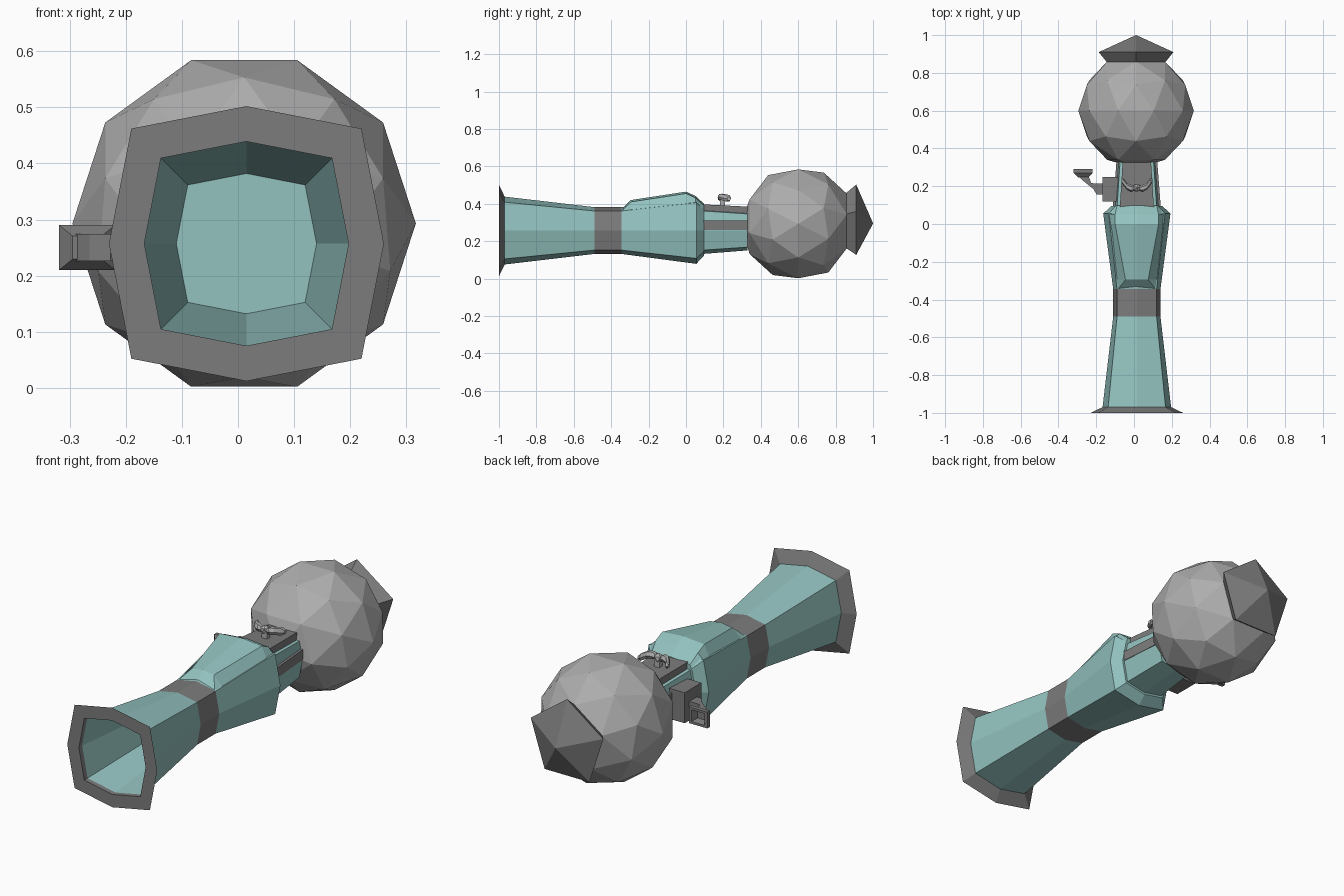
import bpy, bmesh, math
from mathutils import Matrix, Vector

if "Cube" in bpy.data.objects:
    bpy.data.objects.remove(bpy.data.objects["Cube"])

CX, CZ = 0.015, 0.257   # barrel axis


def material(name, rgb):
    m = bpy.data.materials.new(name)
    m.diffuse_color = (*rgb, 1)
    m.use_nodes = True
    m.node_tree.nodes["Principled BSDF"].inputs["Base Color"].default_value = m.diffuse_color
    return m


TEAL = material("teal", (0.29, 0.54, 0.52))
DARK = material("dark_grey", (0.2, 0.2, 0.2))
LIGHT = material("light_grey", (0.42, 0.42, 0.42))


def finish(name, bm, mat, recalc=True):
    if recalc:
        bmesh.ops.recalc_face_normals(bm, faces=bm.faces)
    me = bpy.data.meshes.new(name)
    bm.to_mesh(me)
    bm.free()
    me.materials.append(mat)
    ob = bpy.data.objects.new(name, me)
    bpy.context.collection.objects.link(ob)
    return ob


def loft(name, rings, mat, first=False, last=False):
    """Skin a list of equal-length point rings, optionally capping the ends."""
    bm = bmesh.new()
    vs = [[bm.verts.new(p) for p in ring] for ring in rings]
    n = len(vs[0])
    for a, b in zip(vs, vs[1:]):
        for i in range(n):
            bm.faces.new((a[i], a[(i + 1) % n], b[(i + 1) % n], b[i]))
    if first:
        bm.faces.new(vs[0])
    if last:
        bm.faces.new(vs[-1])
    return finish(name, bm, mat)


def oct_ring(y, r, c=None):
    """Squarish octagon: r on the axes, c at the corners."""
    c = r * 0.837 if c is None else c
    pts = [(r, 0), (c, c), (0, r), (-c, c), (-r, 0), (-c, -c), (0, -r), (c, -c)]
    return [(CX + x, y, CZ + z) for x, z in pts]


def poly_ring(y, r, n, cx, cz, start=math.pi / 2):
    return [(cx + r * math.cos(start + i * math.tau / n), y,
             cz + r * math.sin(start + i * math.tau / n)) for i in range(n)]


def box(name, lo, hi, mat):
    bm = bmesh.new()
    lo, hi = Vector(lo), Vector(hi)
    bmesh.ops.create_cube(bm, size=1, matrix=Matrix.Translation((lo + hi) / 2)
                          @ Matrix.Diagonal((*(hi - lo), 1)))
    return finish(name, bm, mat)


# Barrel: flared lip, front cone with floor, waist band, rear cone
loft("muzzle_lip", [oct_ring(-0.97, 0.182), oct_ring(-1.0, 0.182),
                    oct_ring(-1.0, 0.245), oct_ring(-0.97, 0.182)], DARK)
loft("front_barrel", [oct_ring(-0.975, 0.182), oct_ring(-0.49, 0.125)], TEAL, last=True)
loft("waist_band", [oct_ring(-0.49, 0.125), oct_ring(-0.345, 0.125)], DARK)
loft("rear_barrel", [oct_ring(-0.345, 0.125), oct_ring(0.055, 0.178),
                     oct_ring(0.095, 0.135)], TEAL, last=True)

# Raised hood along the top of the rear barrel
hood = []
for y, hb, zb, ht, zt in [(-0.345, 0.105, 0.355, 0.1, 0.37), (-0.295, 0.108, 0.365, 0.06, 0.42),
                          (0.0, 0.142, 0.395, 0.115, 0.465), (0.05, 0.148, 0.40, 0.115, 0.442),
                          (0.097, 0.113, 0.365, 0.105, 0.40)]:
    hood.append([(CX + hb, y, zb), (CX + ht, y, zt - 0.01), (CX, y, zt),
                 (CX - ht, y, zt - 0.01), (CX - hb, y, zb)])
loft("top_hood", hood, TEAL, True, True)

# Neck between barrel and globe, with grey inlays
loft("neck", [oct_ring(0.09, 0.125), oct_ring(0.33, 0.106)], TEAL, True, True)
loft("neck_top_plate", [[(CX + s * w, y, z) for s, z in
                         ((-1, 0.34), (-1, zt), (1, zt), (1, 0.34))]
                        for y, w, zt in ((0.09, 0.09, 0.397), (0.33, 0.075, 0.385))], DARK, True, True)
for s, side in ((1, "right"), (-1, "left")):
    loft(f"neck_{side}_strip", [[(CX + s * x, y, z) for x, z in
                                 ((0.08, 0.26), (w, 0.26), (w, 0.31), (0.08, 0.31))]
                                for y, w in ((0.09, 0.127), (0.33, 0.108))], DARK, True, True)

# Faceted globe with its pole along y
bm = bmesh.new()
bmesh.ops.create_icosphere(bm, subdivisions=2, radius=0.306,
                           matrix=Matrix.Translation((0.011, 0.6, 0.293))
                           @ Matrix.Rotation(-math.pi / 2, 4, 'X')
                           @ Matrix.Rotation(-math.pi / 2, 4, 'Z'))
finish("globe", bm, LIGHT)

# Five-sided cap behind the globe
loft("globe_cap", [poly_ring(y, r, 5, 0.011, 0.295)
                   for y, r in ((0.80, 0.13), (0.857, 0.163), (0.91, 0.208), (1.0, 0.001))],
     DARK, True, True)

# Left side fitting: block, bent square arm and hollow flared cup
box("side_block", (-0.168, 0.12, 0.18), (-0.07, 0.25, 0.33), DARK)
arm = []
for x, y, dx, dy in [(-0.16, 0.185, 0, 0.03), (-0.205, 0.185, 0.008, 0.03),
                     (-0.24, 0.205, 0.025, 0.02), (-0.265, 0.25, 0.026, 0)]:
    arm.append([(x + s * dx, y - s * dy, 0.25 + t * 0.024)
                for s, t in ((-1, -1), (-1, 1), (1, 1), (1, -1))])
loft("side_arm", arm, DARK, True, True)
cup = [[(-0.269 + s * w, y, 0.25 + t * w * 0.8) for s, t in ((-1, -1), (-1, 1), (1, 1), (1, -1))]
       for y, w in ((0.245, 0.026), (0.27, 0.05), (0.29, 0.05), (0.29, 0.036), (0.26, 0.024))]
loft("side_cup", cup, DARK, True, True)

# Small bow-shaped tap on the neck
box("tap_stem", (0.0, 0.182, 0.38), (0.03, 0.208, 0.435), LIGHT)
bm = bmesh.new()
bmesh.ops.create_icosphere(bm, subdivisions=1, radius=0.024,
                           matrix=Matrix.Translation((CX, 0.192, 0.432)))
finish("tap_knob", bm, LIGHT)
for s, side in ((1, "right"), (-1, "left")):
    wing = []
    for x, y, z, r in [(0.01, 0.19, 0.432, 0.012), (0.03, 0.188, 0.436, 0.019),
                       (0.052, 0.198, 0.436, 0.018), (0.07, 0.222, 0.43, 0.02),
                       (0.082, 0.23, 0.427, 0.01)]:
        wing.append([(CX + s * x, y + r * math.cos(a * math.tau / 6),
                      z + r * math.sin(a * math.tau / 6)) for a in range(6)])
    loft(f"tap_{side}_wing", wing, LIGHT, True, True)
